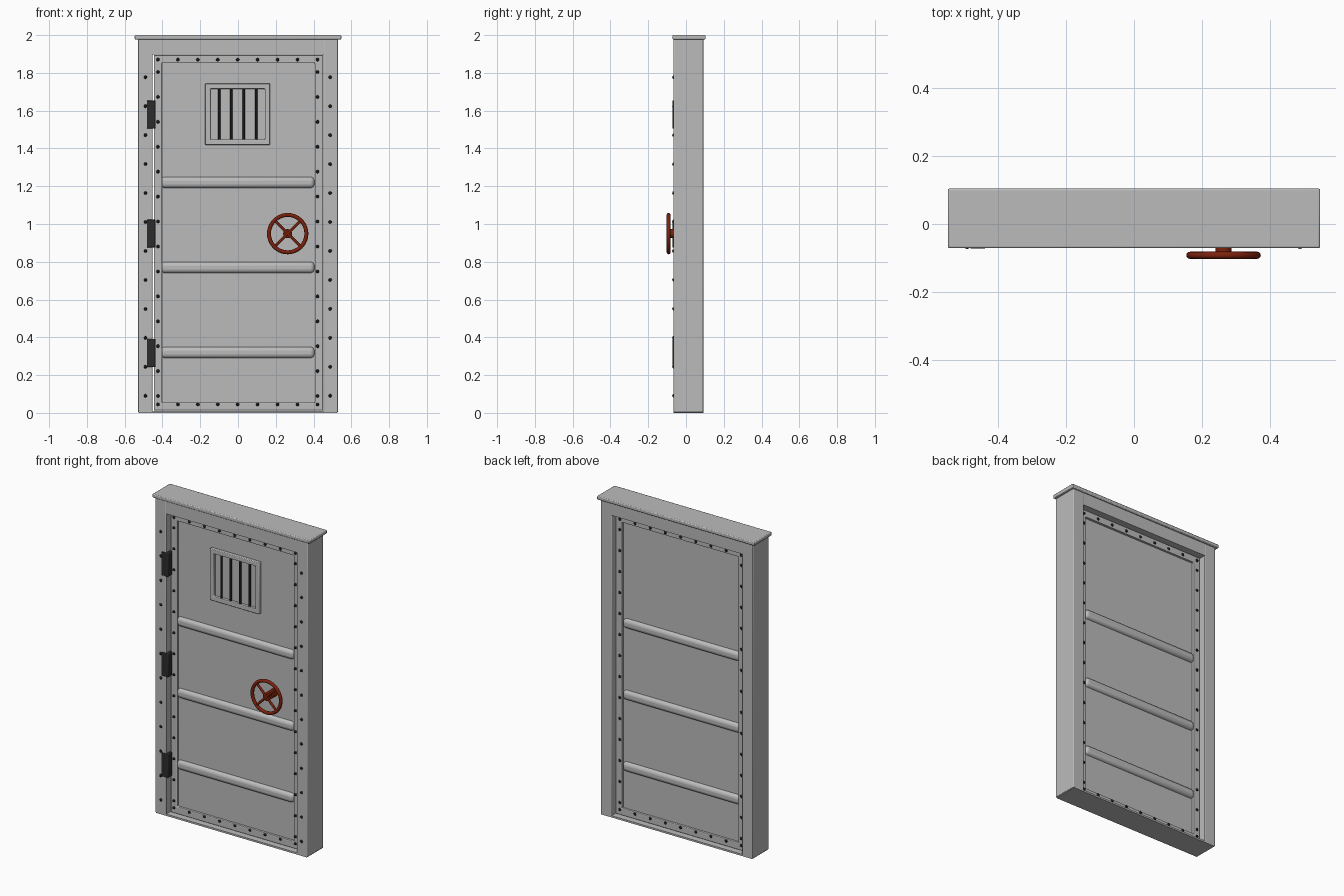
import bpy, bmesh, math
from mathutils import Matrix, Vector

cube = bpy.data.objects.get("Cube")
if cube:
    bpy.data.objects.remove(cube, do_unlink=True)


def material(name, color):
    m = bpy.data.materials.new(name)
    m.use_nodes = True
    m.diffuse_color = (*color, 1)
    m.node_tree.nodes["Principled BSDF"].inputs["Base Color"].default_value = (*color, 1)
    return m


STEEL = material("grey steel", (0.5, 0.5, 0.5))
DARK = material("dark iron", (0.025, 0.025, 0.025))
BLACK = material("black iron", (0.01, 0.01, 0.01))
RED = material("red paint", (0.2, 0.015, 0.004))


def finish(name, bm, mat, bevel=0, segments=2, smooth=True):
    """Turn a bmesh into an object, with optional bevel and smooth shading."""
    bmesh.ops.recalc_face_normals(bm, faces=bm.faces)
    mesh = bpy.data.meshes.new(name)
    bm.to_mesh(mesh)
    bm.free()
    mesh.materials.append(mat)
    ob = bpy.data.objects.new(name, mesh)
    bpy.context.collection.objects.link(ob)
    if bevel:
        mod = ob.modifiers.new("Bevel", "BEVEL")
        mod.width, mod.segments = bevel, segments
    if smooth:
        bpy.ops.object.select_all(action="DESELECT")
        ob.select_set(True)
        bpy.context.view_layer.objects.active = ob
        bpy.ops.object.shade_smooth_by_angle(angle=math.radians(40))
    return ob


def box(name, x, y, z, mat=STEEL, bevel=0.0, segments=2):
    """Box from three (low, high) ranges."""
    bm = bmesh.new()
    size = [b - a for a, b in (x, y, z)]
    mid = [(a + b) / 2 for a, b in (x, y, z)]
    bmesh.ops.create_cube(bm, size=1, matrix=Matrix.Translation(mid) @ Matrix.Diagonal((*size, 1)))
    return finish(name, bm, mat, bevel, segments)


def ring(name, x, z, border, y, mat=STEEL, bevel=0.0):
    """Rectangular picture-frame ring facing the front."""
    bm = bmesh.new()

    def loop(inset, depth):
        a, b, c, d = x[0] + inset, x[1] - inset, z[0] + inset, z[1] - inset
        return [bm.verts.new((px, depth, pz)) for px, pz in ((a, c), (b, c), (b, d), (a, d))]

    loops = [loop(0, y[0]), loop(border, y[0]), loop(border, y[1]), loop(0, y[1])]
    for i in range(4):
        p, q = loops[i], loops[(i + 1) % 4]
        for k in range(4):
            bm.faces.new((p[k], p[(k + 1) % 4], q[(k + 1) % 4], q[k]))
    return finish(name, bm, mat, bevel)


def add_rod(bm, start, end, radius, sides=12):
    start, end = Vector(start), Vector(end)
    axis = end - start
    turn = axis.to_track_quat("Z", "Y").to_matrix().to_4x4()
    bmesh.ops.create_cone(bm, cap_ends=True, segments=sides, radius1=radius, radius2=radius,
                          depth=axis.length, matrix=Matrix.Translation((start + end) / 2) @ turn)


def rivets(name, points, y, radius=0.009):
    """Domed rivet heads centred on one plane."""
    bm = bmesh.new()
    for px, pz in points:
        place = Matrix.Translation((px, y, pz)) @ Matrix.Diagonal((1, 0.8, 1, 1))
        bmesh.ops.create_icosphere(bm, subdivisions=2, radius=radius, matrix=place)
    finish(name, bm, BLACK)


# Door surround
FRAME_Y = (-0.066, 0.092)
for side, x in (("right", (-0.53, -0.453)), ("left", (0.453, 0.53))):
    box(side + "_jamb", x, FRAME_Y, (0.003, 1.98), bevel=0.004)
box("header", (-0.456, 0.456), FRAME_Y, (1.898, 1.98))
box("cap", (-0.547, 0.547), (-0.071, 0.104), (1.977, 2.0), bevel=0.005)
box("sill", (-0.525, 0.525), FRAME_Y, (0, 0.011))

# Door leaf: border ring, thin panel and three rounded cross bars
FRONT, BACK = -0.03, 0.056
ring("door_border", (-0.446, 0.45), (0.012, 1.895), 0.043, (FRONT, BACK), bevel=0.004)
box("door_panel", (-0.42, 0.42), (-0.013, 0.039), (0.04, 1.87))
for label, z in (("upper", 1.22), ("middle", 0.77), ("lower", 0.32)):
    box(label + "_cross_bar", (-0.408, 0.405), (FRONT - 0.003, BACK + 0.003),
        (z - 0.03, z + 0.03), bevel=0.022, segments=4)

# Rivets on both faces of the door and on the front of the surround
edge = [(x, 1.805 - 0.132 * i) for x in (-0.424, 0.421) for i in range(14)]
edge += [(-0.424 + 0.1056 * i, z) for z in (1.87, 0.045) for i in range(9)]
rivets("door_front_rivets", edge, FRONT)
rivets("door_back_rivets", edge, BACK)
rivets("surround_rivets", [(x, 1.777 - 0.1533 * i) for x in (-0.49, 0.488) for i in range(12)],
       FRAME_Y[0])

# Hinges: plate and pin
for i, z in enumerate((1.58, 0.949, 0.317)):
    span = (z - 0.074, z + 0.074)
    box(f"hinge_plate_{i + 1}", (-0.483, -0.436), (-0.072, -0.027), span, DARK, 0.004)

# Barred window
ring("window_frame", (-0.174, 0.17), (1.419, 1.744), 0.028, (-0.034, -0.01), bevel=0.004)
bm = bmesh.new()
for x in (-0.1, -0.036, 0.031, 0.096):
    add_rod(bm, (x, -0.021, 1.44), (x, -0.021, 1.722), 0.007)
finish("window_bars", bm, BLACK)

# Hand wheel: rim, crossed spokes and shaft
cx, cy, cz = 0.263, -0.092, 0.949
bpy.ops.mesh.primitive_torus_add(location=(cx, cy, cz), rotation=(math.pi / 2, 0, 0),
                                 major_radius=0.099, minor_radius=0.0105,
                                 major_segments=40, minor_segments=12)
rim = bpy.context.object
rim.name = "wheel_rim"
rim.data.materials.append(RED)
bpy.ops.object.shade_smooth_by_angle(angle=math.radians(60))
bm = bmesh.new()
r = 0.099 * math.sqrt(0.5)
for s in (-1, 1):
    add_rod(bm, (cx - r, cy, cz - s * r), (cx + r, cy, cz + s * r), 0.0075)
finish("wheel_spokes", bm, RED)
bm = bmesh.new()
add_rod(bm, (cx, -0.01, cz), (cx, cy - 0.004, cz), 0.024, 20)
finish("wheel_shaft", bm, RED, 0.003)
